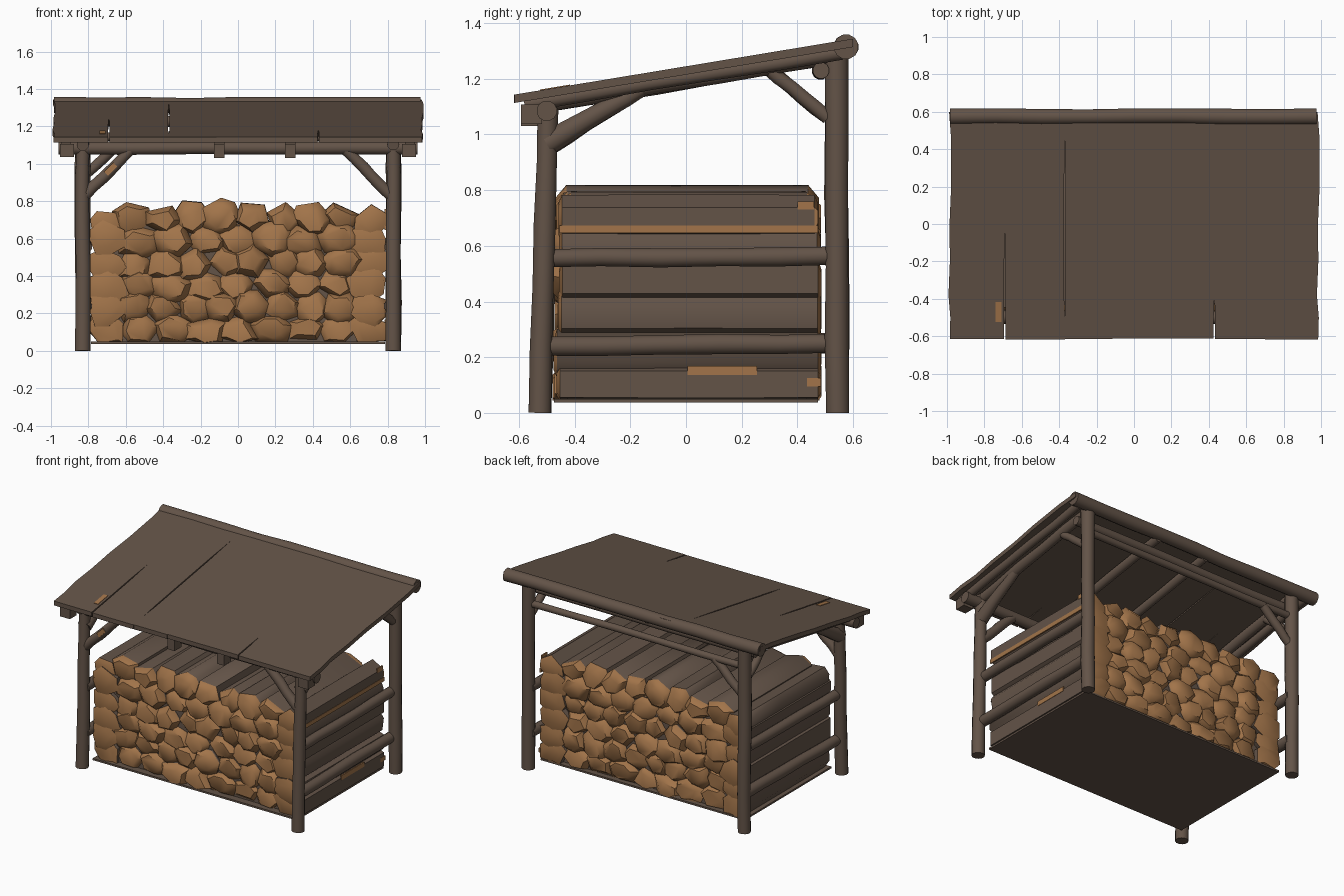
import bpy, bmesh, math, random
from mathutils import Vector

random.seed(11)
cube = bpy.data.objects.get("Cube")
if cube:
    bpy.data.objects.remove(cube)


def material(name, colour):
    m = bpy.data.materials.new(name)
    m.use_nodes = True
    m.diffuse_color = colour
    bsdf = m.node_tree.nodes["Principled BSDF"]
    bsdf.inputs["Base Color"].default_value = colour
    bsdf.inputs["Roughness"].default_value = 0.9
    return m


BARK = material("weathered brown wood", (0.125, 0.087, 0.064, 1))
CUT = material("fresh cut wood", (0.36, 0.175, 0.068, 1))
parts = []


def rnd(a):
    return random.uniform(-a, a)


def finish(name, bm, mats=(BARK,)):
    bmesh.ops.recalc_face_normals(bm, faces=bm.faces)
    mesh = bpy.data.meshes.new(name)
    bm.to_mesh(mesh)
    bm.free()
    for m in mats:
        mesh.materials.append(m)
    ob = bpy.data.objects.new(name, mesh)
    bpy.context.collection.objects.link(ob)
    parts.append(ob)
    return ob


def bridge(bm, a, b, mat=0):
    n = len(a)
    for i in range(n):
        bm.faces.new((a[i], a[(i + 1) % n], b[(i + 1) % n], b[i])).material_index = mat


# Rough pole between two points, slightly wobbly along its length
def pole(name, p0, p1, r0, r1=None, sides=12, wobble=0.003, steps=5):
    p0, p1 = Vector(p0), Vector(p1)
    r1 = r0 if r1 is None else r1
    axis = (p1 - p0).normalized()
    u = axis.cross(Vector((0, 1, 0) if abs(axis.y) < 0.9 else (1, 0, 0))).normalized()
    v = axis.cross(u)
    bm, rings = bmesh.new(), []
    for s in range(steps + 1):
        t = s / steps
        c = p0.lerp(p1, t)
        if 0 < s < steps:
            c += u * rnd(wobble) + v * rnd(wobble)
        r = (r0 + (r1 - r0) * t) * (1 + rnd(0.05))
        rings.append([bm.verts.new(c + (u * math.cos(a) + v * math.sin(a)) * r)
                      for a in (math.tau * (k + 0.5) / sides for k in range(sides))])
    for a, b in zip(rings, rings[1:]):
        bridge(bm, a, b)
    bm.faces.new(rings[0])
    bm.faces.new(rings[-1])
    return finish(name, bm)


def box(name, centre, size, mat=BARK, rotation=(0, 0, 0)):
    bm = bmesh.new()
    bmesh.ops.create_cube(bm, size=1)
    bmesh.ops.scale(bm, vec=size, verts=bm.verts)
    ob = finish(name, bm, (mat,))
    ob.location, ob.rotation_euler = centre, rotation


SLOPE = 0.165


def roof_z(y):
    return 1.245 + SLOPE * y


def rafter(name, x, y0, y1, drop, r):
    pole(name, (x, y0, roof_z(y0) - drop), (x, y1, roof_z(y1) - drop), r, sides=8)


# Posts, side rails, rafters and braces, mirrored left and right
for side, s in (("left", 1), ("right", -1)):
    x = 0.83 * s
    pole(side + "_front_post", (x, -0.525, 0), (x, -0.495, 1.13), 0.042, 0.038)
    pole(side + "_back_post", (x, 0.545, 0), (x, 0.54, 1.3), 0.042, 0.045)
    pole(side + "_lower_rail", (0.815 * s, -0.52, 0.24), (0.815 * s, 0.55, 0.25), 0.036)
    pole(side + "_upper_rail", (0.815 * s, -0.52, 0.555), (0.815 * s, 0.55, 0.565), 0.034)
    rafter(side + "_rafter", x, -0.56, 0.57, 0.05, 0.034)
    rafter(side + "_outer_rafter", 0.92 * s, -0.58, 0.56, 0.042, 0.028)
    box(side + "_rafter_end", (0.915 * s, -0.555, 1.072), (0.075, 0.075, 0.07))
    pole(side + "_front_side_brace", (x, -0.5, 0.965), (x, -0.15, 1.17), 0.046, 0.03, 8)
    pole(side + "_back_side_brace", (x, 0.51, 1.06), (x, 0.29, 1.24), 0.027, sides=8)
    pole(side + "_front_brace", (0.82 * s, -0.5, 0.83), (0.57 * s, -0.5, 1.08), 0.032, 0.03)
pole("right_back_brace", (-0.82, 0.54, 0.94), (-0.6, 0.54, 1.14), 0.028)

# Cross beams, ridge log and middle rafters
pole("front_beam", (-0.96, -0.5, 1.085), (0.96, -0.5, 1.085), 0.036)
pole("back_beam", (-0.88, 0.485, 1.23), (0.88, 0.485, 1.23), 0.03)
pole("back_rail", (-0.83, 0.54, 1.145), (0.83, 0.54, 1.145), 0.023)
pole("ridge_log", (-0.985, 0.575, 1.315), (0.975, 0.575, 1.315), 0.043, steps=8)
for i, x in enumerate((-0.1, 0.28)):
    rafter(f"middle_rafter_{i + 1}", x, -0.56, 0.57, 0.05, 0.03)
    box(f"middle_rafter_end_{i + 1}", (x, -0.555, 1.068), (0.055, 0.075, 0.075))

# Roof boards; some seams have split open over part of their length
seams = (-0.985, -0.69, -0.37, -0.115, 0.15, 0.43, 0.7, 0.985)
splits = {1: (-0.7, 0.0, 0.004), 2: (-0.5, 0.46, 0.004), 5: (-0.7, -0.38, 0.004)}
stations = (-0.615, -0.5, -0.38, -0.2, 0, 0.2, 0.46, 0.6)


def seam_gap(i, y):
    lo, hi, w = splits.get(i, (1, 1, 0))
    return w if lo < y < hi else 0


edge_wave = [rnd(0.008) for y in stations]
for i in range(len(seams) - 1):
    bm, rings, ragged = bmesh.new(), [], rnd(0.005)
    for k, y in enumerate(stations):
        a, b = seams[i] + seam_gap(i, y), seams[i + 1] - seam_gap(i + 1, y)
        if i == 0:
            a += edge_wave[k]
        if i == len(seams) - 2:
            b += edge_wave[k]
        yy = y + (ragged if k == 0 else 0)
        z = roof_z(yy)
        rings.append([bm.verts.new(p) for p in (
            (a, yy, z - 0.03), (b, yy, z - 0.03), (b, yy, z), (a, yy, z))])
    for p, q in zip(rings, rings[1:]):
        bridge(bm, p, q)
    bm.faces.new(rings[0])
    bm.faces.new(rings[-1])
    finish(f"roof_board_{i + 1}", bm)
tilt = (math.atan(SLOPE), 0, 0)
box("roof_chip", (-0.725, -0.47, roof_z(-0.47)), (0.032, 0.11, 0.006), CUT, tilt)
box("brace_chip", (-0.68, -0.531, 0.972), (0.07, 0.006, 0.03), CUT, (0, -math.pi / 4, 0))

# Stack floor and the core behind the gaps between logs
box("stack_floor", (0, 0, 0.044), (1.57, 0.95, 0.012))
box("stack_core", (0, 0.005, 0.36), (1.5, 0.86, 0.62))


# Split log: faceted prism with domed cut ends
def add_log(bm, cx, cz, hw, hh):
    n = random.choice((5, 6, 6, 7))
    start = rnd(0.5)
    shape = []
    for k in range(n):
        a = start + math.tau * (k + rnd(0.2)) / n
        r = 1 + rnd(0.12)
        shape.append((math.cos(a) * hw * r, math.sin(a) * hh * r))

    def ring(y, s, dx=0, dz=0):
        out = []
        for px, pz in shape:
            x = max(-0.79, min(0.79, cx + dx + px * s))
            out.append(bm.verts.new((x, y, max(0.045, cz + dz + pz * s))))
        return out

    front, back = -0.466 + rnd(0.014), 0.474 + rnd(0.014)
    bevel = 0.012 if abs(cx) > 0.66 else 0.04
    dx, dz = rnd(0.015), rnd(0.015)
    rings = [ring(front, 0.6, dx, dz), ring(front + bevel, 1),
             ring(rnd(0.1), 1 + rnd(0.03)),
             ring(back - bevel, 1), ring(back, 0.6, -dx, dz)]
    for j in range(4):
        bridge(bm, rings[j], rings[j + 1], 1 if j in (0, 3) else 0)
    for cap in (rings[0], rings[-1]):
        bm.faces.new(cap).material_index = 1


# Six staggered rows of firewood
for row in range(6):
    bm = bmesh.new()
    count = 9 + row % 2
    pitch = 1.58 / count
    for c in range(count):
        x = -0.79 + pitch * (c + 0.5) + rnd(0.014)
        z = 0.11 + row * 0.12 + rnd(0.014)
        if row == 5:
            z -= 0.03 * (abs(x) > 0.6)
        add_log(bm, x, z, pitch * 0.68, 0.094 + rnd(0.006))
    finish(f"firewood_row_{row + 1}", bm, (BARK, CUT))

# Pale strips of split wood along the left side of the stack
for i, (y, z, length, height) in enumerate((
        (0.01, 0.66, 0.93, 0.028), (0.13, 0.152, 0.25, 0.032),
        (0.43, 0.745, 0.06, 0.03), (0.46, 0.11, 0.05, 0.03))):
    box(f"left_split_{i + 1}", (0.788, y, z), (0.009, length, height), CUT)

# Soft shading with crisp facets
bpy.ops.object.select_all(action="DESELECT")
for ob in parts:
    ob.select_set(True)
bpy.context.view_layer.objects.active = parts[0]
bpy.ops.object.shade_smooth_by_angle(angle=math.radians(48))
